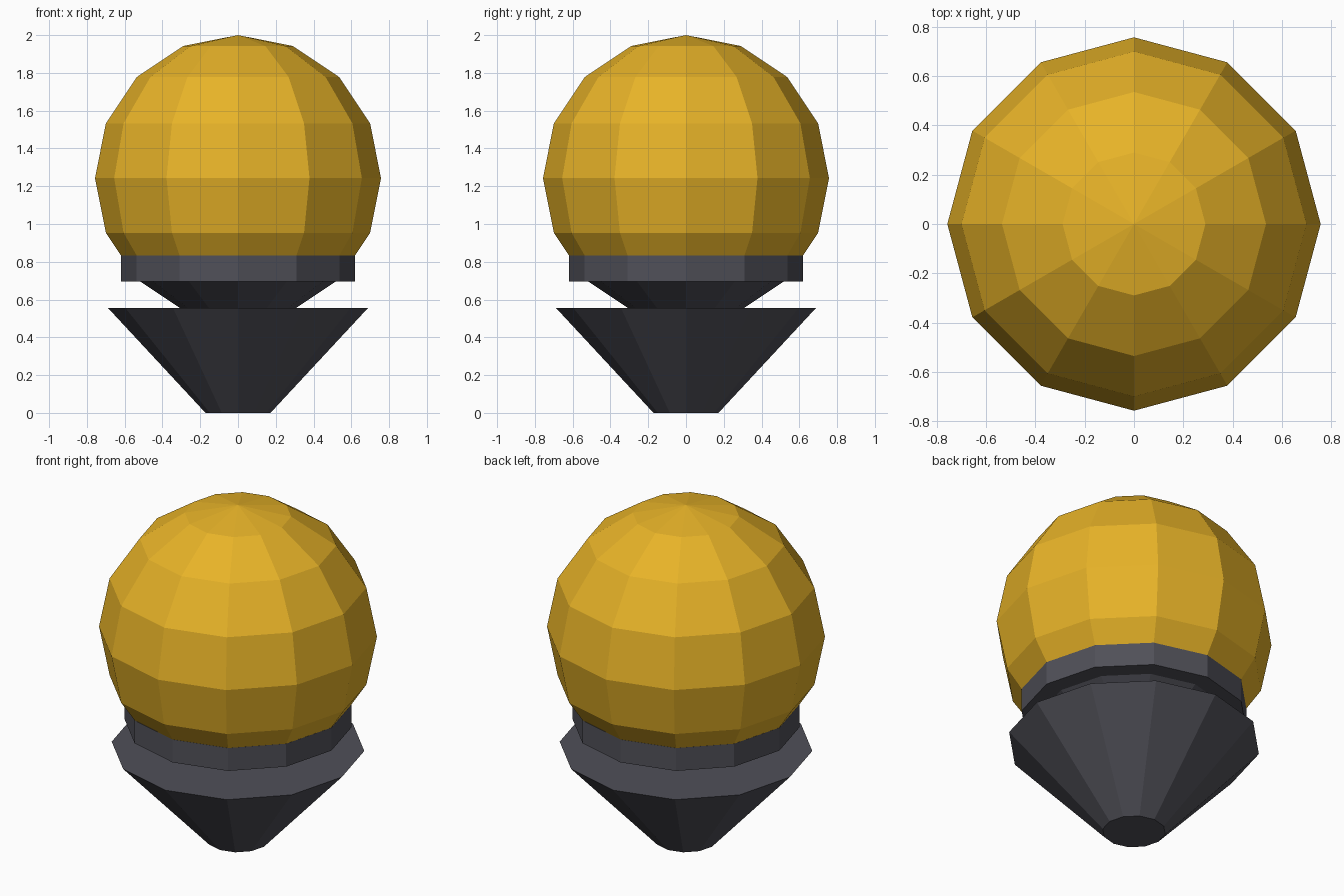
import bpy

if "Cube" in bpy.data.objects:
    bpy.data.objects.remove(bpy.data.objects["Cube"])


def material(name, rgb):
    m = bpy.data.materials.new(name)
    m.diffuse_color = (*rgb, 1)
    m.use_nodes = True
    m.node_tree.nodes["Principled BSDF"].inputs["Base Color"].default_value = m.diffuse_color
    return m


gold = material("gold", (0.80, 0.45, 0.021))
charcoal = material("charcoal", (0.080, 0.080, 0.098))
SIDES = 12


def frustum(name, r_bottom, r_top, z0, z1):
    bpy.ops.mesh.primitive_cone_add(vertices=SIDES, radius1=r_bottom, radius2=r_top,
                                    depth=z1 - z0, location=(0, 0, (z0 + z1) / 2))
    ob = bpy.context.object
    ob.name = name
    ob.data.materials.append(charcoal)
    return ob


# Faceted ball: gold, with the lowest two bands charcoal
R = 0.757
bpy.ops.mesh.primitive_uv_sphere_add(segments=SIDES, ring_count=8, radius=R,
                                     location=(0, 0, 2 - R))
ball = bpy.context.object
ball.name = "ball"
ball.data.materials.append(gold)
ball.data.materials.append(charcoal)
for f in ball.data.polygons:
    f.material_index = 1 if f.center.z < -0.5 else 0

# Collar around the ball and tapered foot below
frustum("collar", 0.619, 0.619, 0.695, 0.832)
frustum("tapered_foot", 0.172, 0.688, 0.0, 0.555)
